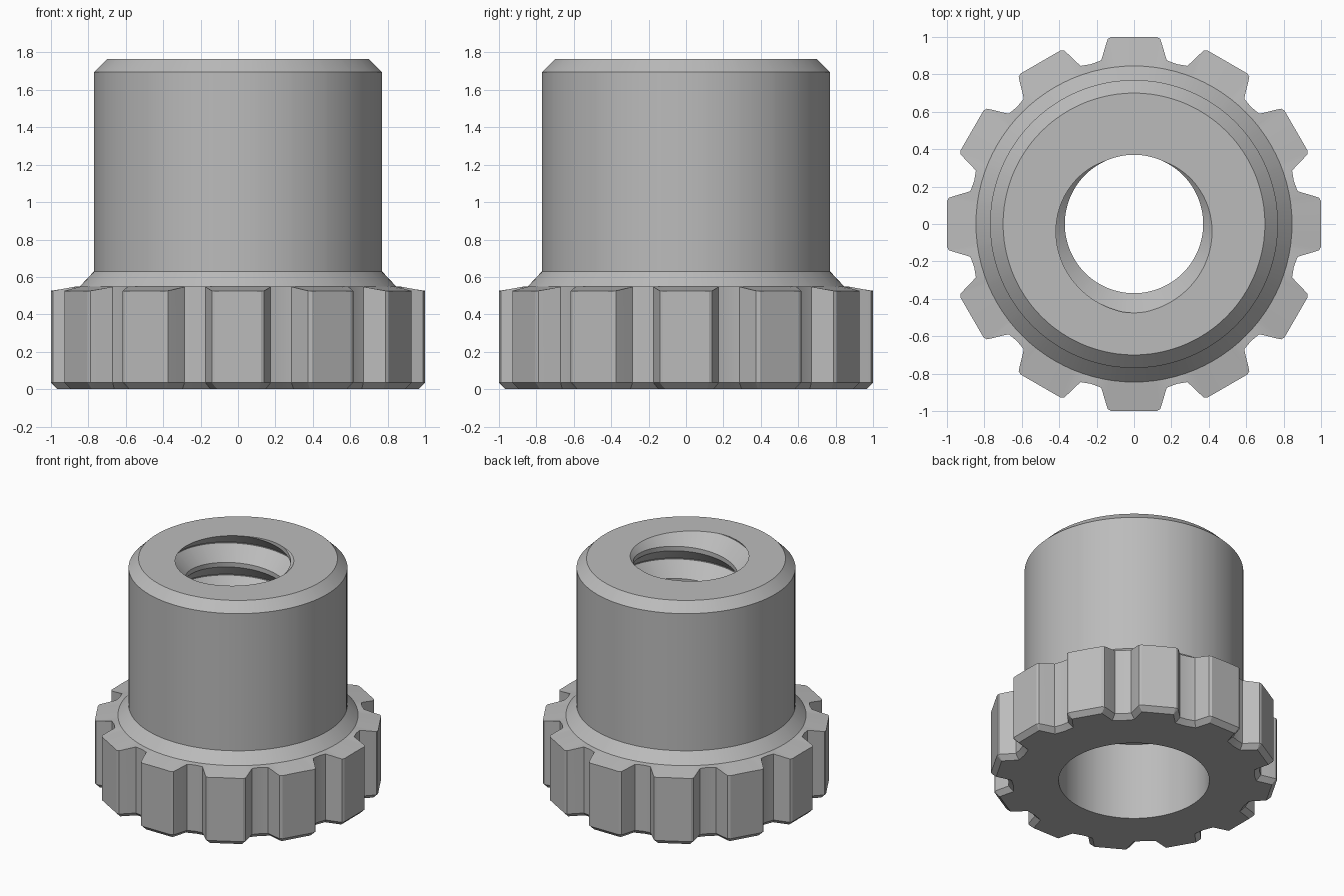
import bpy, bmesh
from math import atan2, cos, sin, pi, radians, hypot
from mathutils import Vector

cube = bpy.data.objects.get("Cube")
if cube:
    bpy.data.objects.remove(cube)

TEETH = 12
TOP, BORE_TOP = 1.765, 0.6
PITCH, CREST_R, ROOT_R = 0.25, 0.37, 0.475
CREST_HALF, ROOT_HALF = 0.07, 0.015      # fractions of the pitch

# Grip outline: one tooth as (radial, tangential), mirrored and repeated
half = [(0.875, 0.175), (0.97, 0.147), (0.99, 0.14), (1.0, 0.122), (1.0, 0.06)]
tooth = [(u, -t) for u, t in half] + [(1.0, 0.0)] + half[::-1]
tooth.append((0.885 * cos(radians(15)), 0.885 * sin(radians(15))))
outline = []
for k in range(TEETH):
    a = 2 * pi * k / TEETH
    outline += [Vector((u * cos(a) - t * sin(a), u * sin(a) + t * cos(a)))
                for u, t in tooth]
N = len(outline)


def inset(i, d):
    """Mitred inward offset of outline point i."""
    p = outline[i]
    e1 = (p - outline[i - 1]).normalized()
    e2 = (outline[(i + 1) % N] - p).normalized()
    n1, n2 = Vector((-e1.y, e1.x)), Vector((-e2.y, e2.x))
    return p + (n1 + n2) * d / (1 + n1.dot(n2))


def thread_radius(q):
    d = abs(q - round(q))
    f = (d - CREST_HALF) / (0.5 - ROOT_HALF - CREST_HALF)
    return CREST_R + (ROOT_R - CREST_R) * min(1, max(0, f))


def section(i, turn):
    """Closed radial section: thread, bore, grip, collar, barrel."""
    p = outline[i]
    a = atan2(p.y, p.x) % (2 * pi) if not turn else 2 * pi + atan2(p.y, p.x)
    if i < 5 and not turn and a > pi:    # start of the first tooth
        a -= 2 * pi
    c, s = cos(a), sin(a)
    pts = []
    shift = (a - pi / 2) / (2 * pi)
    for k in range(2, -8, -1):           # helical rows, clipped at both ends
        for o in (0.5 + ROOT_HALF, 0.5 - ROOT_HALF, CREST_HALF, -CREST_HALF):
            z = min(TOP, max(BORE_TOP, TOP + PITCH * (k + o + shift)))
            r = thread_radius((z - TOP) / PITCH - shift)
            pts.append((r * c, r * s, z))
    pts += [(0.53 * c, 0.53 * s, z) for z in (BORE_TOP, 0)]
    b = inset(i, 0.035)
    top = 0.55 - 0.2 * max(0, hypot(p.x, p.y) - 0.88)
    pts += [(b.x, b.y, 0), (p.x, p.y, 0.035), (p.x, p.y, top)]
    for r, z in ((0.845, 0.55), (0.77, 0.63), (0.77, 1.695), (0.70, TOP)):
        pts.append((r * c, r * s, z))
    return pts


# Threaded knob as one closed skin swept around the axis
bm = bmesh.new()
cols = [[bm.verts.new(p) for p in section(i, False)] for i in range(N)]
cols.append([bm.verts.new(p) for p in section(0, True)])
rows = len(cols[0])
for A, B in zip(cols, cols[1:]):
    for j in range(rows):
        k = (j + 1) % rows
        bm.faces.new((A[j], A[k], B[k], B[j]))
bmesh.ops.remove_doubles(bm, verts=bm.verts, dist=1e-5)
bmesh.ops.recalc_face_normals(bm, faces=bm.faces)

mesh = bpy.data.meshes.new("threaded_grip_knob")
bm.to_mesh(mesh)
bm.free()
knob = bpy.data.objects.new("threaded_grip_knob", mesh)
bpy.context.collection.objects.link(knob)

# Plain grey plastic
grey = bpy.data.materials.new("grey")
grey.use_nodes = True
colour = (0.5, 0.5, 0.5, 1)
grey.diffuse_color = colour
grey.node_tree.nodes["Principled BSDF"].inputs["Base Color"].default_value = colour
mesh.materials.append(grey)

bpy.ops.object.select_all(action="DESELECT")
knob.select_set(True)
bpy.context.view_layer.objects.active = knob
bpy.ops.object.shade_smooth_by_angle(angle=radians(20))
